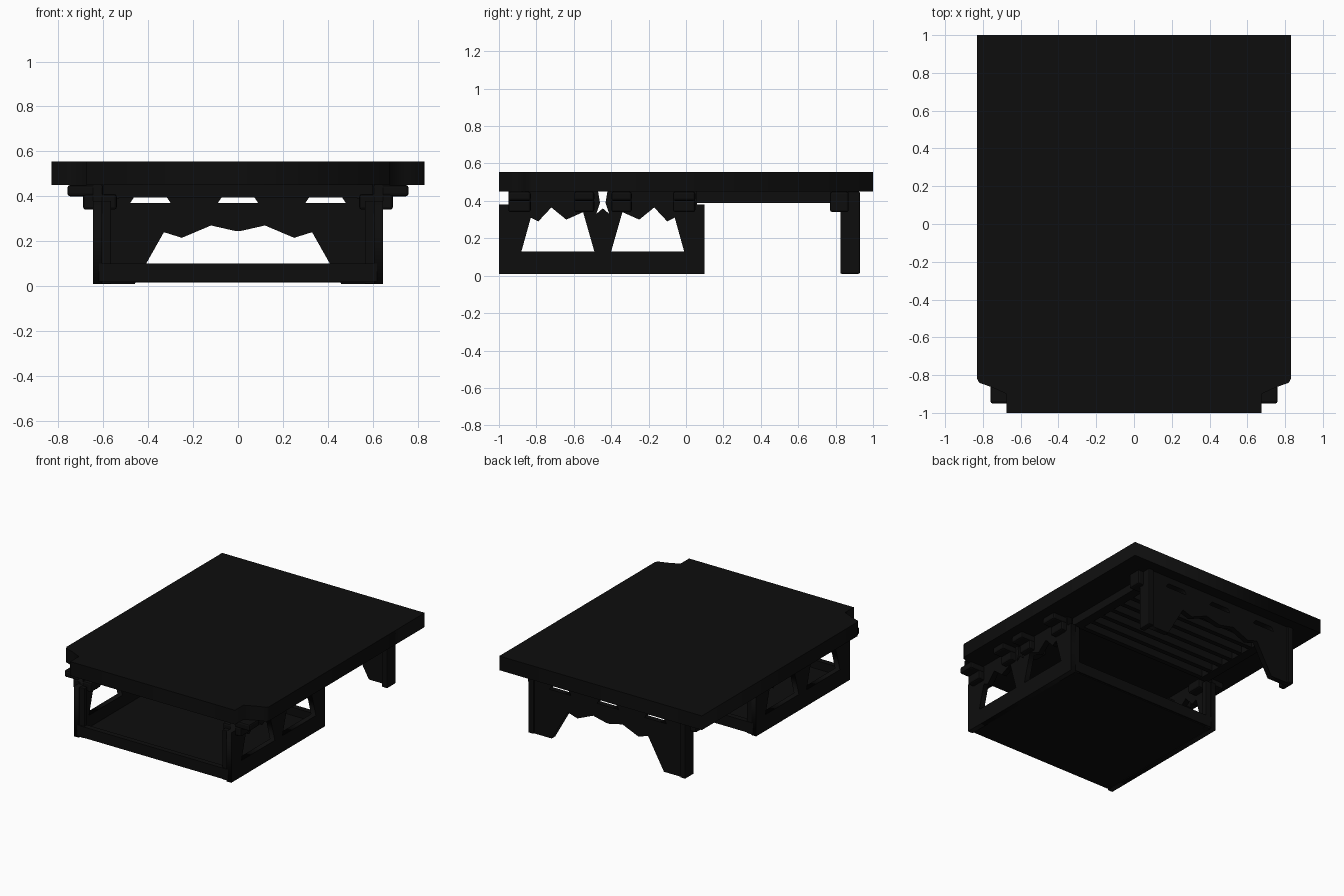
import bpy, bmesh
from mathutils import Matrix, Vector

old = bpy.data.objects.get("Cube")
if old:
    bpy.data.objects.remove(old, do_unlink=True)

black = bpy.data.materials.new("matte black")
black.use_nodes = True
black.diffuse_color = (0.004, 0.004, 0.004, 1)
black.node_tree.nodes["Principled BSDF"].inputs["Base Color"].default_value = black.diffuse_color


def add_mesh(name, bm):
    bmesh.ops.remove_doubles(bm, verts=bm.verts, dist=0.0001)
    bmesh.ops.recalc_face_normals(bm, faces=bm.faces)
    mesh = bpy.data.meshes.new(name)
    bm.to_mesh(mesh)
    bm.free()
    mesh.materials.append(black)
    obj = bpy.data.objects.new(name, mesh)
    bpy.context.collection.objects.link(obj)
    return obj


def box(name, x, y, z, bevel=0.0):
    bm = bmesh.new()
    size = Vector((x[1] - x[0], y[1] - y[0], z[1] - z[0]))
    mid = Vector((sum(x), sum(y), sum(z))) / 2
    bmesh.ops.create_cube(bm, size=1, matrix=Matrix.Translation(mid) @ Matrix.Diagonal((*size, 1)))
    obj = add_mesh(name, bm)
    if bevel:
        mod = obj.modifiers.new("bevel", "BEVEL")
        mod.width, mod.segments = bevel, 2
    return obj


def board(name, loops, axis, low, high):
    """Flat board from an outline and hole loops, extruded along an axis."""
    curve = bpy.data.curves.new(name, "CURVE")
    curve.dimensions, curve.fill_mode = "2D", "BOTH"
    curve.extrude = (high - low) / 2
    for loop in loops:
        spline = curve.splines.new("POLY")
        spline.points.add(len(loop) - 1)
        for point, (u, v) in zip(spline.points, loop):
            point.co = (u, v, 0, 1)
        spline.use_cyclic_u = True
    helper = bpy.data.objects.new(name, curve)
    bpy.context.collection.objects.link(helper)
    bpy.context.view_layer.update()
    mesh = bpy.data.meshes.new_from_object(helper)
    bm = bmesh.new()
    bm.from_mesh(mesh)
    bpy.data.objects.remove(helper, do_unlink=True)
    bpy.data.meshes.remove(mesh)
    mid = (low + high) / 2
    for v in bm.verts:
        a, b, c = v.co
        v.co = {"x": (c + mid, a, b), "y": (a, c + mid, b), "z": (a, b, c + mid)}[axis]
    return add_mesh(name, bm)


def both(points):
    """Complete a half outline by mirroring across zero."""
    return points + [(-u, v) for u, v in reversed(points)]


# Tabletop with clipped front corners
board("tabletop", [both([(0.675, -1), (0.675, -0.9), (0.75, -0.865),
                         (0.82, -0.84), (0.83, -0.82), (0.83, 1)])], "z", 0.45, 0.555)

# Base tray
box("tray_floor", (-0.62, 0.62), (-0.99, 0.09), (0.015, 0.04))
box("tray_front_rail", (-0.62, 0.62), (-1, -0.96), (0.02, 0.1))
box("tray_back_rail", (-0.62, 0.62), (0.06, 0.1), (0.02, 0.1))

# Side walls with two ragged windows each and a notch between them
window = [(-0.88, 0.13), (-0.49, 0.13), (-0.55, 0.34), (-0.64, 0.3),
          (-0.72, 0.365), (-0.79, 0.29), (-0.83, 0.31)]
second = [(-0.89 - u, v) for u, v in window]
wall = [(-1, 0.01), (0.1, 0.01), (0.1, 0.38), (0.06, 0.38), (0.06, 0.45), (-0.42, 0.45),
        (-0.43, 0.39), (-0.41, 0.33), (-0.445, 0.36), (-0.48, 0.33), (-0.46, 0.39),
        (-0.47, 0.45), (-0.95, 0.45), (-0.95, 0.38), (-1, 0.38)]

# Back panel with ragged arch and three slots
arch = [(0.61, 0.01), (0.46, 0.01), (0.33, 0.24), (0.25, 0.215), (0.12, 0.27), (0.01, 0.245)]
panel = [(0.61, 0.45)] + arch
slots = [[(c - 0.09, 0.37), (c + 0.09, 0.37), (c + 0.07, 0.4), (c - 0.07, 0.4)]
         for c in (-0.39, 0, 0.39)]
board("back_panel", [both(panel)] + slots, "y", 0.875, 0.915)

for side, s in (("left", 1), ("right", -1)):
    def span(a, b):
        return tuple(sorted((s * a, s * b)))

    board(side + "_wall", [wall, window, second], "x", *span(0.605, 0.645))

    # Corner posts of the base
    for end, y in (("front", (-0.99, -0.955)), ("back", (0.055, 0.095))):
        box(f"{side}_{end}_post", span(0.565, 0.61), y, (0.01, 0.38), 0.005)

    # Back legs and their brackets
    box(side + "_back_leg", span(0.6, 0.645), (0.825, 0.93), (0.01, 0.45), 0.008)
    box(side + "_back_bracket", span(0.56, 0.69), (0.77, 0.87), (0.34, 0.45), 0.012)

    # Stepped brackets under the tabletop
    for i, y in enumerate([(-0.95, -0.83), (-0.6, -0.49), (-0.4, -0.29), (-0.07, 0.05)]):
        box(f"{side}_upper_bracket_{i}", span(0.6, 0.76), y, (0.4, 0.45), 0.012)
        box(f"{side}_lower_bracket_{i}", span(0.54, 0.69), y, (0.34, 0.41), 0.012)

    # Long rails of the underframe
    box(side + "_underframe_rail", span(0.53, 0.6), (0.06, 0.83), (0.39, 0.45))

# Cross slats of the underframe
for i in range(8):
    y = 0.06 + i * 0.105
    box(f"underframe_slat_{i}", (-0.53, 0.53), (y, y + 0.035), (0.395, 0.45))
